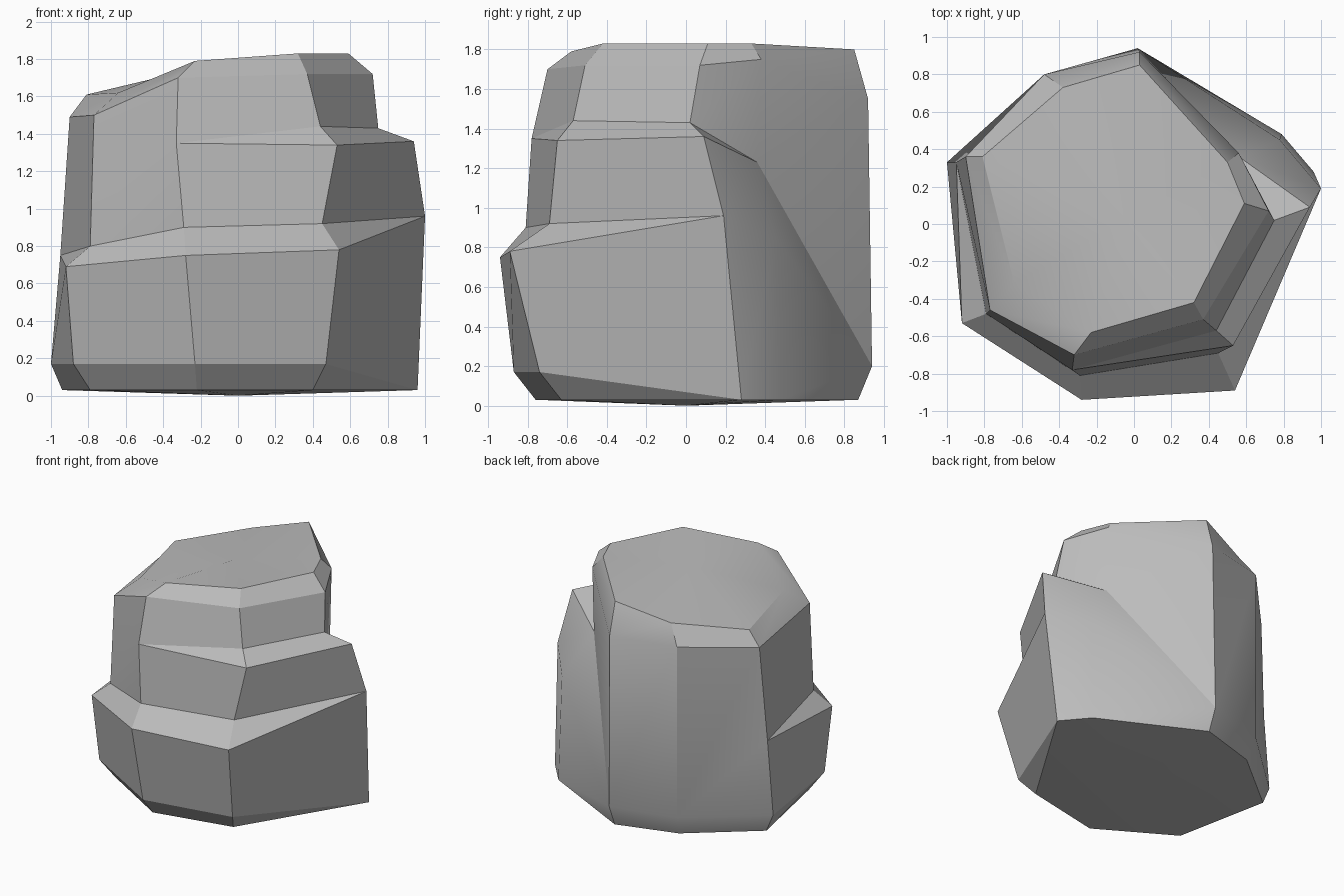
import bpy
import bmesh
import math

default_cube = bpy.data.objects.get("Cube")
if default_cube:
    bpy.data.objects.remove(default_cube, do_unlink=True)

# Heights at which the rock changes slope, from the ground upwards
LEVELS = ("foot", "belly", "shelf", "waist", "brow", "step", "crown", "cap")


def ridge(**points):
    """One upright ridge of the rock; a level it lacks is None."""
    return [points.get(level) for level in LEVELS]


# Ridges, counter-clockwise seen from above
right_ridge = ridge(foot=(-.94, .33, .03), belly=(-1, .33, .17),
                    shelf=(-.95, .33, .75), crown=(-.9, .36, 1.49),
                    cap=(-.81, .36, 1.61))
front_right_ridge = ridge(foot=(-.79, -.42, .03), belly=(-.88, -.49, .17),
                          shelf=(-.92, -.53, .69), waist=(-.79, -.48, .8),
                          crown=(-.77, -.46, 1.5), cap=(-.64, -.32, 1.62))
front_ridge = ridge(foot=(-.22, -.76, .03), belly=(-.23, -.87, .17),
                    shelf=(-.28, -.94, .75), waist=(-.29, -.81, .9),
                    brow=(-.33, -.78, 1.35), crown=(-.32, -.7, 1.7),
                    cap=(-.23, -.58, 1.79))
front_left_ridge = ridge(foot=(.4, -.63, .03), belly=(.47, -.74, .17),
                         shelf=(.54, -.89, .78), waist=(.45, -.69, .92),
                         brow=(.53, -.65, 1.34), step=(.44, -.57, 1.44),
                         crown=(.37, -.51, 1.72), cap=(.32, -.42, 1.83))
left_ridge = ridge(foot=(.96, .28, .03), shelf=(1, .19, .96),
                   brow=(.94, .09, 1.36), step=(.75, .02, 1.43),
                   crown=(.72, .07, 1.72), cap=(.59, .11, 1.83))
back_left_ridge = ridge(foot=(.79, .48, .03), shelf=(.78, .45, .85),
                        brow=(.56, .36, 1.23), crown=(.56, .38, 1.75),
                        cap=(.5, .33, 1.83))
back_ridge = ridge(foot=(.02, .87, .03), belly=(.02, .94, .2),
                   crown=(.03, .92, 1.55), cap=(.03, .85, 1.8))
back_right_ridge = ridge(foot=(-.45, .73, .03), belly=(-.48, .8, .19),
                         crown=(-.48, .8, 1.55), cap=(-.38, .73, 1.69))

RIDGES = (right_ridge, front_right_ridge, front_ridge, front_left_ridge,
          left_ridge, back_left_ridge, back_ridge, back_right_ridge)


def add_ridge(bm, points):
    """Make the ridge's vertices; a missing level reuses the one below."""
    verts = []
    for point in points:
        verts.append(bm.verts.new(point) if point else verts[-1])
    return verts


def add_face(bm, corners):
    """Make a face, dropping repeated corners and skipping slivers."""
    corners = list(dict.fromkeys(corners))
    if len(corners) > 2:
        bm.faces.new(corners)


# Rock body: bands between neighbouring ridges, closed by a fan at each end
bm = bmesh.new()
columns = [add_ridge(bm, points) for points in RIDGES]
top_centre = bm.verts.new((-.05, .03, 1.79))
ground_centre = bm.verts.new((0, 0, 0))
for index, near in enumerate(columns):
    far = columns[(index + 1) % len(columns)]
    for low in range(len(LEVELS) - 1):
        high = low + 1
        add_face(bm, (near[low], far[low], far[high], near[high]))
    add_face(bm, (near[-1], far[-1], top_centre))
    add_face(bm, (far[0], near[0], ground_centre))
bmesh.ops.recalc_face_normals(bm, faces=bm.faces)

mesh = bpy.data.meshes.new("rock")
bm.to_mesh(mesh)
bm.free()
rock = bpy.data.objects.new("rock", mesh)
bpy.context.collection.objects.link(rock)

# Stone colour
stone = bpy.data.materials.new("stone_grey")
stone.use_nodes = True
grey = (.5, .5, .5, 1)
stone.diffuse_color = grey
stone.node_tree.nodes["Principled BSDF"].inputs["Base Color"].default_value = grey
mesh.materials.append(stone)

# Soft shading over gentle bends, crisp ledges
bpy.ops.object.select_all(action="DESELECT")
rock.select_set(True)
bpy.context.view_layer.objects.active = rock
bpy.ops.object.shade_smooth_by_angle(angle=math.radians(25))
